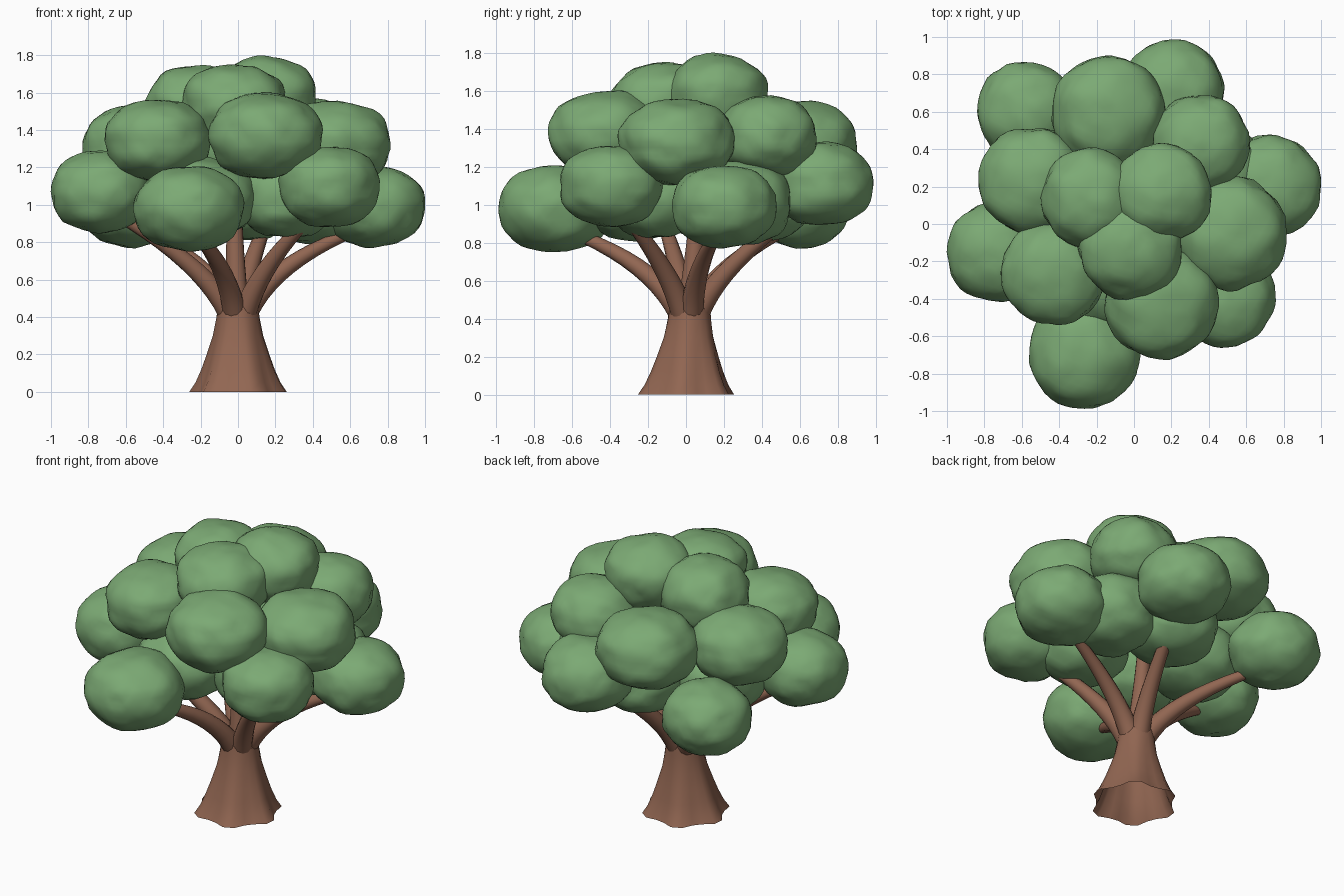
import bpy, bmesh, math
from mathutils import Vector, noise

if "Cube" in bpy.data.objects:
    bpy.data.objects.remove(bpy.data.objects["Cube"])


def material(name, rgb):
    m = bpy.data.materials.new(name)
    m.diffuse_color = (*rgb, 1)
    m.use_nodes = True
    m.node_tree.nodes["Principled BSDF"].inputs["Base Color"].default_value = m.diffuse_color
    return m


GREEN = material("leaf green", (0.2, 0.4, 0.175))
BROWN = material("bark brown", (0.285, 0.133, 0.084))


def add_object(name, bm, mat, angle=180):
    me = bpy.data.meshes.new(name)
    bm.to_mesh(me)
    bm.free()
    me.materials.append(mat)
    ob = bpy.data.objects.new(name, me)
    bpy.context.collection.objects.link(ob)
    bpy.ops.object.select_all(action='DESELECT')
    ob.select_set(True)
    bpy.context.view_layer.objects.active = ob
    bpy.ops.object.shade_smooth_by_angle(angle=math.radians(angle))
    return ob


def skin(rings, bottom=True):
    """Tube through rings of points, capped at the top and optionally below."""
    bm = bmesh.new()
    vs = [[bm.verts.new(p) for p in r] for r in rings]
    n = len(vs[0])
    for a, b in zip(vs, vs[1:]):
        for i in range(n):
            j = (i + 1) % n
            bm.faces.new((a[i], a[j], b[j], b[i]))
    if bottom:
        bm.faces.new(vs[0][::-1])
    bm.faces.new(vs[-1])
    return bm


# Trunk: flared, six root lobes fading upward, open underneath
rings = []
for z, r, lobe in [(0, .244, .10), (.05, .215, .085), (.12, .188, .065), (.2, .162, .05),
                   (.3, .132, .03), (.4, .114, .01), (.46, .108, 0)]:
    ring = []
    for i in range(24):
        a = math.tau * i / 24
        rr = r * (1 + lobe * math.cos(6 * (a + math.radians(8))))
        ring.append((rr * math.cos(a), rr * math.sin(a) + .02 * z / .45, z))
    rings.append(ring)
add_object("trunk", skin(rings, bottom=False), BROWN, 40)

# Foliage clumps: x, y, z, horizontal radius
lower = [(-.575, .60, .99, .265), (.21, .71, 1.11, .275), (.725, .20, .99, .275),
         (.485, -.39, 1.10, .27), (-.265, -.69, .98, .295), (-.735, -.15, 1.07, .265)]
middle = [(-.14, .60, 1.32, .30), (.36, .43, 1.36, .26), (.52, -.05, 1.33, .30),
          (.145, -.42, 1.37, .30), (-.43, -.26, 1.345, .28), (-.54, .23, 1.31, .29)]
upper = [(-.23, .14, 1.53, .265), (.15, .165, 1.575, .265), (-.02, -.12, 1.53, .28)]
inner = [(-.19, -.27, 1.03, .28), (.26, -.16, 1.04, .27), (.41, .28, 1.01, .28),
         (.04, .38, 1.03, .28), (-.34, .14, 1.03, .28)]


def clump(name, k, x, y, z, r):
    bm = bmesh.new()
    bmesh.ops.create_icosphere(bm, subdivisions=4, radius=1)
    off = Vector((k * 7.3, k * 3.1, k * 5.7))
    for v in bm.verts:
        d = v.co.normalized()
        # boxy flattened ellipsoid with gentle lumps
        f = (math.hypot(d.x, d.y) ** 2.25 + abs(d.z) ** 2.25) ** (-1 / 2.25)
        f *= 1 + .06 * noise.noise(d * 1.7 + off) + .035 * noise.noise(d * 3.5 + off)
        v.co = Vector((x + d.x * f * r, y + d.y * f * r, z + d.z * f * (r * .3 + .135)))
    add_object(name, bm, GREEN)


k = 0
for tier, blobs in [("lower", lower), ("middle", middle), ("upper", upper), ("inner", inner)]:
    for i, b in enumerate(blobs):
        k += 1
        clump(f"{tier}_foliage_{i + 1}", k, *b)


# Branches: tapered tubes curving outward into the lower clumps
def branch(name, p0, p1, p2, r0, r1, steps=10, sides=12):
    out = []
    for s in range(steps + 1):
        t = s / steps
        c = p0 * (1 - t) ** 2 + p1 * 2 * t * (1 - t) + p2 * t * t
        tan = ((p1 - p0) * (1 - t) + (p2 - p1) * t).normalized()
        u = tan.cross(Vector((.31, .95, 0))).normalized()
        w = tan.cross(u)
        r = r0 + (r1 - r0) * t
        out.append([c + (u * math.cos(a) + w * math.sin(a)) * r
                    for a in (math.tau * i / sides for i in range(sides))])
    add_object(name, skin(out), BROWN, 50)


for i, (x, y, z, r) in enumerate(lower):
    d = Vector((x, y, 0))
    n = d.normalized()
    branch(f"branch_{i + 1}", n * .05 + Vector((0, .015, .43)),
           d * .27 + Vector((0, 0, .70)), d * .9 + Vector((0, 0, z - .12)), .064, .028)
branch("centre_branch", Vector((0, .015, .42)), Vector((-.02, .04, .7)),
       Vector((-.02, .08, 1.15)), .064, .035)
